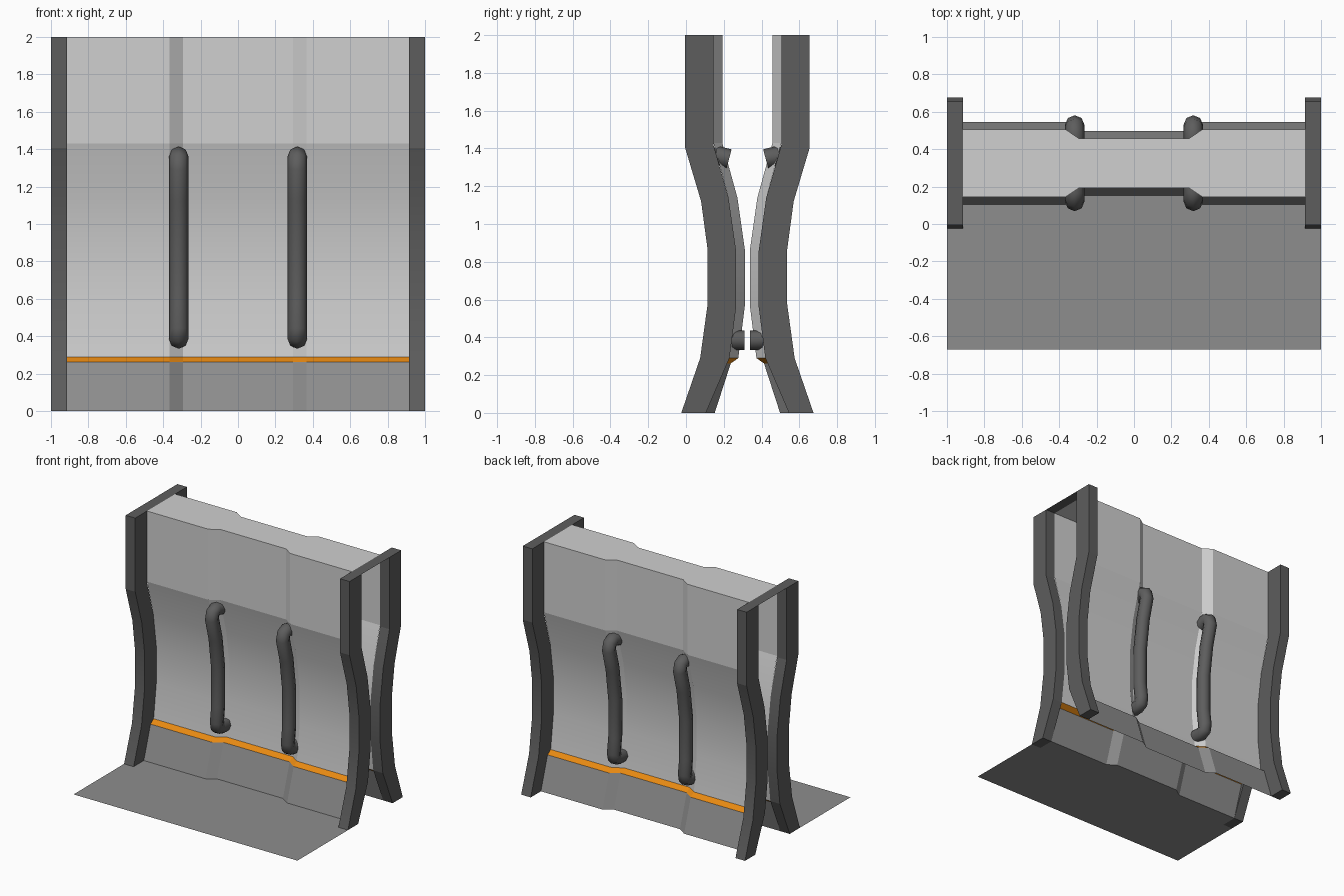
import bpy, bmesh, math
from mathutils import Vector

cube = bpy.data.objects.get("Cube")
if cube:
    bpy.data.objects.remove(cube, do_unlink=True)

MID_Y = 0.325      # plane between the two panels
INNER_X = 0.915    # where the end frames begin


def material(name, rgb):
    mat = bpy.data.materials.new(name)
    mat.use_nodes = True
    mat.diffuse_color = (*rgb, 1)
    mat.node_tree.nodes["Principled BSDF"].inputs["Base Color"].default_value = (*rgb, 1)
    return mat


LIGHT = material("light_grey", (0.63, 0.63, 0.63))
MEDIUM = material("medium_grey", (0.27, 0.27, 0.27))
DARK = material("dark_grey", (0.11, 0.11, 0.11))
ORANGE = material("orange", (0.8, 0.25, 0.006))


def finish(name, bm, mats, angle=None, back=False):
    """Turn the bmesh into an object, reflected to the back if asked."""
    if back:
        for v in bm.verts:
            v.co.y = 2 * MID_Y - v.co.y
        bmesh.ops.reverse_faces(bm, faces=bm.faces)
    mesh = bpy.data.meshes.new(name)
    bm.to_mesh(mesh)
    bm.free()
    for mat in mats:
        mesh.materials.append(mat)
    obj = bpy.data.objects.new(name, mesh)
    bpy.context.collection.objects.link(obj)
    if angle:
        bpy.ops.object.select_all(action='DESELECT')
        obj.select_set(True)
        bpy.context.view_layer.objects.active = obj
        bpy.ops.object.shade_smooth_by_angle(angle=math.radians(angle))


def loft(bm, rings, closed=False, caps=False):
    """Skin consecutive rings; returns the faces of each row."""
    rows = [[bm.verts.new(p) for p in ring] for ring in rings]
    n = len(rows[0])
    faces = []
    for a, b in zip(rows, rows[1:]):
        faces.append([bm.faces.new((a[i], a[(i + 1) % n], b[(i + 1) % n], b[i]))
                      for i in range(n if closed else n - 1)])
    if caps:
        bm.faces.new(rows[0])
        bm.faces.new(rows[-1])
    if closed:
        bmesh.ops.recalc_face_normals(bm, faces=bm.faces)
    return faces


def sheet(name, outline, z, mat):
    bm = bmesh.new()
    bm.faces.new([bm.verts.new((x, y, z)) for x, y in outline])
    finish(name, bm, [mat])


# Plan of a panel: the middle is set back by a sloped step
PLAN = [(-INNER_X, 0), (-0.365, 0), (-0.295, 0.047), (0.295, 0.047), (0.365, 0), (INNER_X, 0)]
# Side profiles as (y, z)
PANEL = [(0.105, 0), (0.19, 0.262), (0.23, 0.29), (0.265, 0.57), (0.265, 0.86),
         (0.225, 1.14), (0.145, 1.43), (0.145, 2)]
FRAME = [(-0.025, 0.105, 0, 0), (0.075, 0.23, 0.29, 0.29), (0.115, 0.265, 0.58, 0.56),
         (0.115, 0.265, 0.86, 0.86), (0.08, 0.225, 1.12, 1.14),
         (-0.005, 0.145, 1.405, 1.42), (-0.005, 0.145, 2, 2)]
HANDLE = [(0.228, 1.345), (0.165, 1.362), (0.132, 1.345), (0.12, 1.30), (0.165, 1.13),
          (0.2, 0.87), (0.2, 0.57), (0.183, 0.44), (0.19, 0.40), (0.222, 0.385), (0.31, 0.385)]


def panel(name, back):
    bm = bmesh.new()
    rows = loft(bm, [[(x, y + dy, z) for x, dy in PLAN] for y, z in PANEL])
    for row, slot in zip(rows, (1, 2)):      # skirt and trim ledge
        for face in row:
            face.material_index = slot
    finish(name, bm, [LIGHT, MEDIUM, ORANGE], 12, back)


def frame(name, side, back):
    x0, x1 = side * INNER_X, side
    bm = bmesh.new()
    loft(bm, [[(x0, a, za), (x1, a, za), (x1, b, zb), (x0, b, zb)]
              for a, b, za, zb in FRAME], closed=True, caps=True)
    finish(name, bm, [DARK], 12, back)


def handle(name, x, back, radius=0.052, sides=8):
    bm = bmesh.new()
    path = [Vector((x, y, z)) for y, z in HANDLE]
    rings = []
    for i, p in enumerate(path):
        before, after = path[max(i - 1, 0)], path[min(i + 1, len(path) - 1)]
        along = (after - before).normalized()
        across = Vector((1, 0, 0))
        out = along.cross(across)
        rings.append([p + radius * (across * math.cos(t) + out * math.sin(t))
                      for t in (math.tau * k / sides for k in range(sides))])
    loft(bm, rings, closed=True, caps=True)
    finish(name, bm, [DARK], 60, back)


# Panels, end frames and handles, front and back
for end, back in (("front", False), ("back", True)):
    panel(end + "_panel", back)
    for label, side in (("left", 1), ("right", -1)):
        frame(f"{end}_{label}_frame", side, back)
        handle(f"{end}_{label}_handle", side * 0.317, back)

# Top cover between the panels
top_y = PANEL[-1][0]
front_edge = [(x, top_y + dy) for x, dy in PLAN]
back_edge = [(x, 2 * MID_Y - y) for x, y in reversed(front_edge)]
sheet("top_cover", front_edge + back_edge, 2, LIGHT)

# Flat strips joining the frames across the top
for label, side in (("left", 1), ("right", -1)):
    xs = sorted((side * INNER_X, side))
    y0, y1 = 0.145, 2 * MID_Y - 0.145
    sheet(label + "_top_strip", [(xs[0], y0), (xs[1], y0), (xs[1], y1), (xs[0], y1)], 2, DARK)

# Floor plate in front, meeting the frames and the skirt
skirt = [(x, PANEL[0][0] + dy) for x, dy in reversed(PLAN)]
rim = FRAME[0][0]
sheet("floor_plate", [(-1, -0.67), (1, -0.67), (1, rim), (INNER_X, rim)] + skirt
      + [(-INNER_X, rim), (-1, rim)], 0, MEDIUM)
